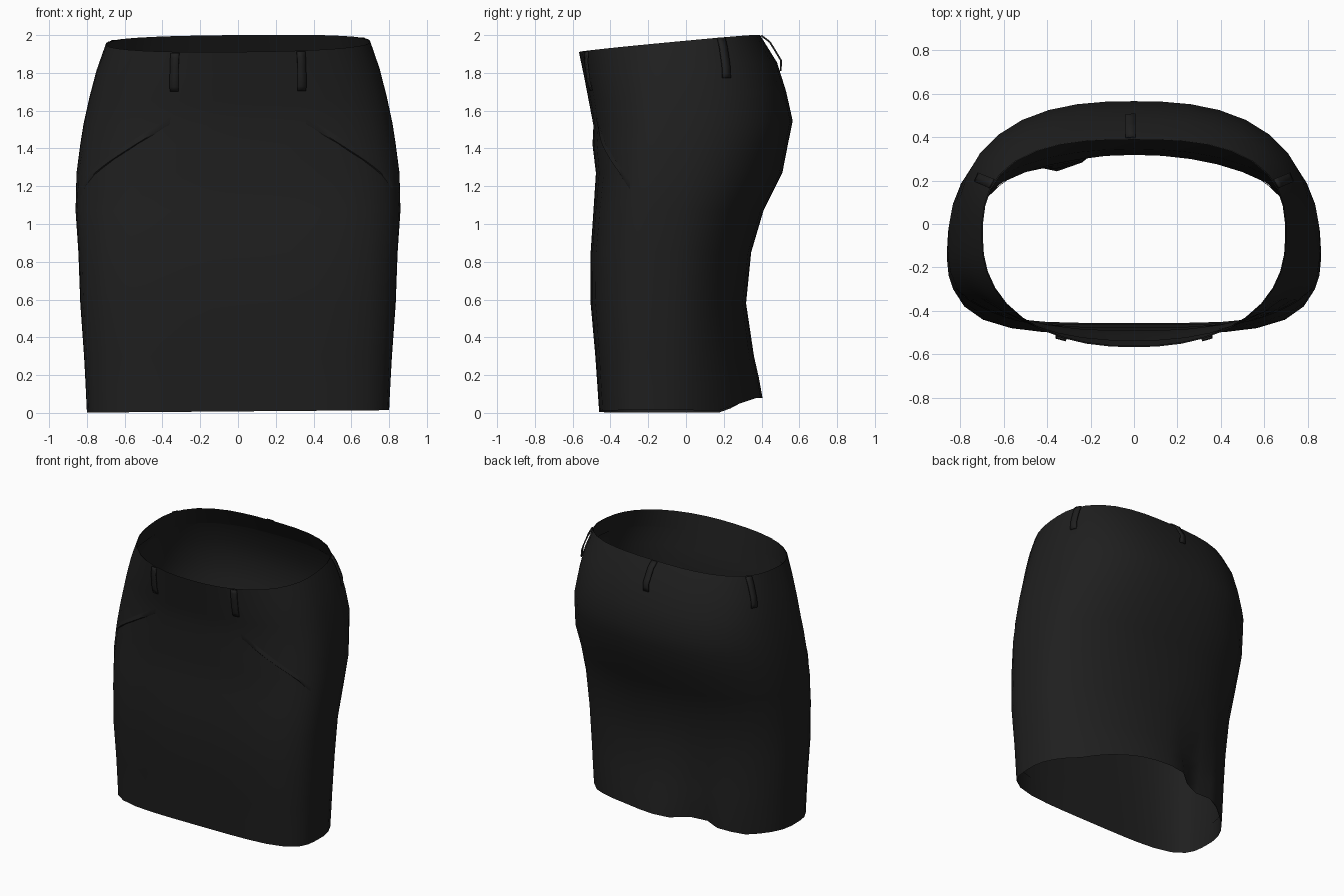
import bpy
import math
from mathutils import Vector

cube = bpy.data.objects.get("Cube")
if cube:
    bpy.data.objects.remove(cube)

fabric = bpy.data.materials.new("black fabric")
fabric.use_nodes = True
color = (0.0135, 0.0135, 0.0135, 1)
fabric.diffuse_color = color
fabric.node_tree.nodes["Principled BSDF"].inputs["Base Color"].default_value = color

# Cross-sections from hem to waist: height, half width, front depth, back depth
SECTIONS = [
    (0, .80, .46, .405), (.15, .807, .47, .385), (.3, .815, .48, .36),
    (.58, .835, .505, .318), (.85, .845, .505, .345), (1.07, .86, .49, .41),
    (1.27, .855, .477, .51), (1.42, .835, .495, .54), (1.52, .818, .49, .565),
    (1.65, .787, .515, .53), (1.78, .75, .54, .482), (1.91, .70, .567, .392),
]
SIDES = 40


def clamp(t):
    return max(0, min(1, t))


def section(z):
    """Interpolated half width, front depth, back depth and centre y."""
    for a, b in zip(SECTIONS, SECTIONS[1:]):
        if z <= b[0]:
            break
    t = clamp((z - a[0]) / (b[0] - a[0]))
    w, f, k = (p + (q - p) * t for p, q in zip(a[1:], b[1:]))
    return w, f, k, -.12 + .06 * clamp((z - 1) / .9)


def surface(angle, z):
    """Point on the garment for an angle around it and a nominal height."""
    w, front, back, yc = section(z)
    c, s = math.cos(angle), math.sin(angle)
    if s < 0:
        n, depth = 4.2 - .75 * z - .5 * clamp((z - .9) / .5), front + yc
    else:
        n, depth = 1.8 + .5 * z, back - yc
    r = (abs(c) ** n + abs(s) ** n) ** (-1 / n)
    x, y = w * r * c, yc + depth * r * s
    lift = (.09 * (y + .57) / .96 + .01 * x) * clamp((z - 1.4) / .5)
    lift += clamp(1 - z / .3) * (.008 + .008 * x + .072 * clamp((y - .18) / .2))
    if s > 0:  # soft fold at the back of the hem
        y -= .11 * clamp(1 - z / .6) * math.exp(-((x + .3) / .11) ** 2)
    return Vector((x, y, z + lift))


def outward(angle, z):
    e = .02
    across = surface(angle + e, z) - surface(angle - e, z)
    up = surface(angle, min(z + e, 1.91)) - surface(angle, max(z - e, 0))
    return across.cross(up).normalized()


def angle_at(x, y, z):
    w, front, back, yc = section(z)
    depth = front + yc if y < yc else back - yc
    return math.atan2((y - yc) / depth, x / w)


def build(name, rows, closed=False):
    """Skin rows of points into a smooth sheet."""
    n = len(rows[0])
    faces = [(i * n + j, i * n + (j + 1) % n, (i + 1) * n + (j + 1) % n, (i + 1) * n + j)
             for i in range(len(rows) - 1) for j in range(n if closed else n - 1)]
    mesh = bpy.data.meshes.new(name)
    mesh.from_pydata([p for row in rows for p in row], [], faces)
    mesh.materials.append(fabric)
    obj = bpy.data.objects.new(name, mesh)
    bpy.context.collection.objects.link(obj)
    bpy.ops.object.select_all(action='DESELECT')
    obj.select_set(True)
    bpy.context.view_layer.objects.active = obj
    bpy.ops.object.shade_smooth_by_angle(angle=math.radians(50))
    return obj


# Skirt body, an open tube of cloth, with narrow facings inside hem and waist
def tube(name, sections, inset):
    rows = []
    for s in sections:
        angles = [math.tau * j / SIDES for j in range(SIDES)]
        rows.append([surface(a, s[0]) - outward(a, s[0]) * inset for a in angles])
    build(name, rows, closed=True)


tube("skirt_body", SECTIONS, 0)
tube("hem_facing", SECTIONS[:2], .005)
tube("waist_facing", SECTIONS[-2:], .005)


# Belt loops: narrow strips bowed away from the cloth
def belt_loop(name, top, bottom, z_low, bow):
    rows = []
    steps = 8
    for i in range(steps + 1):
        t = i / steps
        z = 1.905 + (z_low - 1.905) * t
        x, y = (p + (q - p) * t for p, q in zip(top, bottom))
        a = angle_at(x, y, z)
        normal = outward(a, z)
        side = Vector((-normal.y, normal.x, 0)).normalized() * .023
        gap = .004 + bow * min(1, 4 * min(t, 1 - t))
        mid = surface(a, z) + normal * gap
        rows.append([mid - side, mid + side])
    obj = build(name, rows)
    mod = obj.modifiers.new("thickness", 'SOLIDIFY')
    mod.thickness = .009
    mod.offset = 0


for sign, label in ((1, "left"), (-1, "right")):
    belt_loop("front_loop_" + label, (sign * .33, -.52), (sign * .33, -.49), 1.7, .008)
    belt_loop("side_loop_" + label, (sign * .64, .18), (sign * .7, .205), 1.72, .008)

    # Slanted pocket edge: a thin lip from the front down to the hip
    lip = []
    for i in range(13):
        t = i / 12
        a = math.radians(-65 + 37 * t)
        if sign < 0:
            a = math.pi - a
        z = 1.53 - .34 * t
        rise = .006 * math.sin(math.pi * t)
        n = outward(a, z)
        lip.append([surface(a, z + .035) + n * .001,
                    surface(a, z) + n * rise,
                    surface(a, z - .006) - n * .002][::sign])
    build("pocket_edge_" + label, lip)
belt_loop("back_loop", (-.015, .39), (-.015, .49), 1.74, .02)
